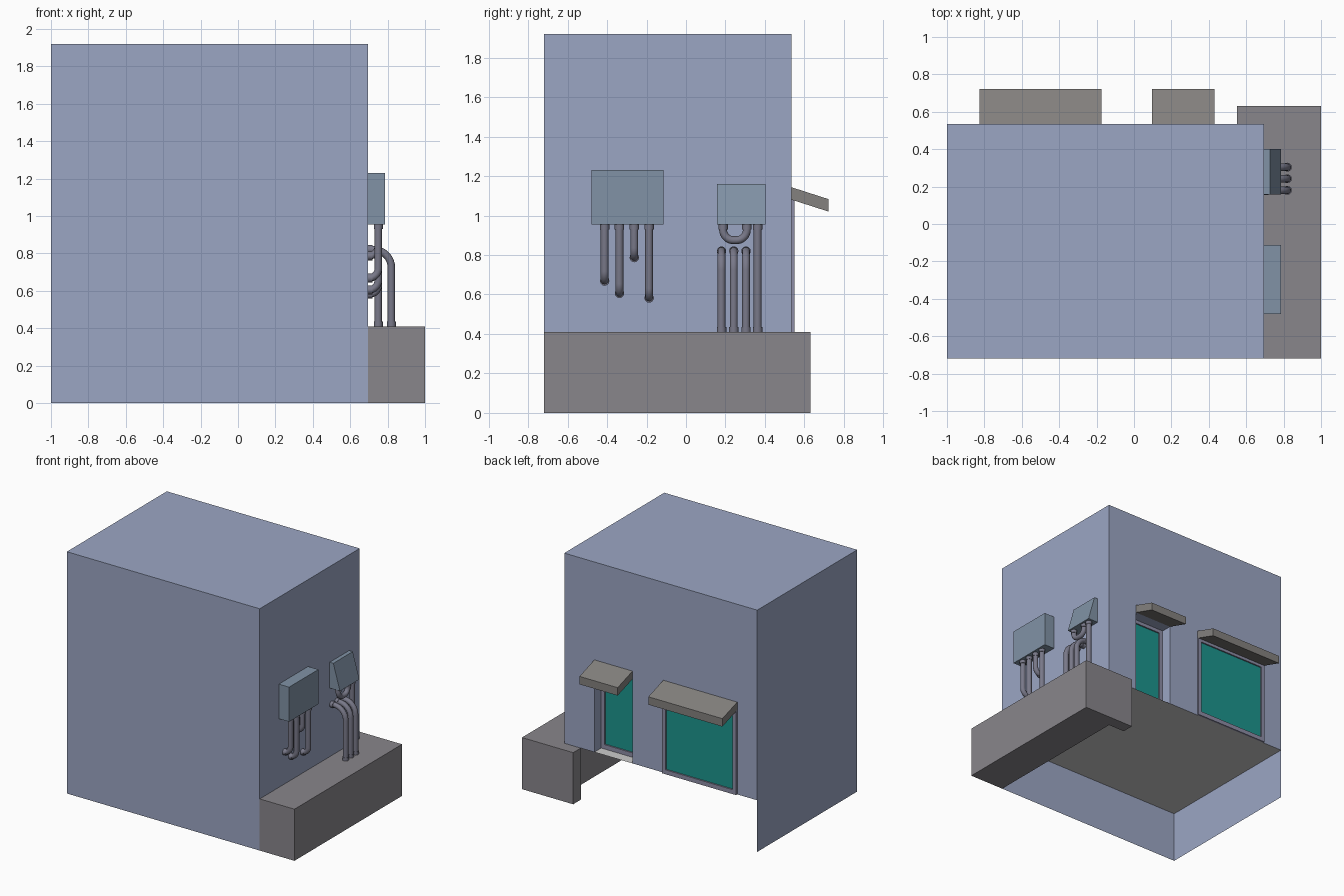
import bpy, bmesh
from mathutils import Vector

if "Cube" in bpy.data.objects:
    bpy.data.objects.remove(bpy.data.objects["Cube"])

X0, X1, Y0, Y1, Z0, Z1 = -1.0, 0.695, -0.72, 0.535, 0.41, 1.92


def mat(name, r, g, b):
    m = bpy.data.materials.new(name)
    m.diffuse_color = (r, g, b, 1)
    m.use_nodes = True
    m.node_tree.nodes["Principled BSDF"].inputs["Base Color"].default_value = m.diffuse_color
    return m


BLUE = mat("wall_blue", 0.33, 0.38, 0.55)
BOX = mat("box_blue", 0.22, 0.29, 0.38)
FRAME = mat("frame_mauve", 0.27, 0.27, 0.38)
GLASS = mat("glass_teal", 0.012, 0.30, 0.27)
PIPE = mat("pipe_grey", 0.19, 0.19, 0.25)
STONE = mat("stone_grey", 0.25, 0.24, 0.26)
AWN = mat("awning_grey", 0.23, 0.22, 0.21)


def finish(name, bm, m, recalc=True):
    if recalc:
        bmesh.ops.recalc_face_normals(bm, faces=bm.faces)
    me = bpy.data.meshes.new(name)
    bm.to_mesh(me)
    bm.free()
    if m:
        me.materials.append(m)
    ob = bpy.data.objects.new(name, me)
    bpy.context.collection.objects.link(ob)
    return ob


def faces(name, polys, m):
    """Mesh made of separate polygons, welded together."""
    bm = bmesh.new()
    for p in polys:
        bm.faces.new([bm.verts.new(c) for c in p])
    bmesh.ops.remove_doubles(bm, verts=bm.verts, dist=1e-4)
    return finish(name, bm, m, False)


def prism(name, prof, axis, lo, hi, m):
    """Extrude a 2D profile along the given axis from lo to hi."""
    def put(p, t):
        c = list(p)
        c.insert(axis, t)
        return c
    bm = bmesh.new()
    a = [bm.verts.new(put(p, lo)) for p in prof]
    b = [bm.verts.new(put(p, hi)) for p in prof]
    n = len(prof)
    bm.faces.new(a)
    bm.faces.new(b)
    for i in range(n):
        bm.faces.new((a[i], a[(i + 1) % n], b[(i + 1) % n], b[i]))
    return finish(name, bm, m)


def rect(a0, a1, b0, b1):
    return [(a0, b0), (a1, b0), (a1, b1), (a0, b1)]


# Building shell, with a recess in the back wall that reaches the floor
RX0, RX1, RY, RZ = 0.095, 0.43, 0.435, 1.08
back = [(X0, Z0), (RX0, Z0), (RX0, RZ), (RX1, RZ), (RX1, Z0), (X1, Z0), (X1, Z1), (X0, Z1)]
faces("building_walls", [
    [(x, Y0, z) for x, z in rect(X0, X1, 0, Z1)],
    [(X0, y, z) for y, z in rect(Y1, Y0, 0, Z1)],
    [(X1, y, z) for y, z in rect(Y0, Y1, Z0, Z1)],
    [(x, Y1, z) for x, z in reversed(back)],
    [(x, y, Z1) for x, y in rect(X0, X1, Y0, Y1)],
    [(RX0, y, z) for y, z in rect(RY, Y1, Z0, RZ)],
    [(RX1, y, z) for y, z in rect(Y1, RY, Z0, RZ)],
    [(x, RY, z) for x, z in rect(RX1, RX0, Z0, RZ)],
    [(x, y, RZ) for x, y in rect(RX1, RX0, RY, Y1)],
], BLUE)
faces("building_floor", [[(x, y, Z0) for x, y in rect(X1, X0, Y0, Y1)]], None)

# L-shaped side platform
prism("platform", [(X1, Y0), (1, Y0), (1, 0.63), (0.55, 0.63), (0.55, Y1), (X1, Y1)],
      2, 0, Z0, STONE)

# Windows with frame and sloped awning
for tag, xa, xb, yw in (("wide_window", -0.825, -0.175, Y1), ("recessed_window", RX0, RX1, RY)):
    w, zb, zt = 0.03, 0.445, 1.052
    bars = (rect(xa, xa + w, Z0, RZ), rect(xb - w, xb, Z0, RZ),
            rect(xa + w, xb - w, Z0, zb), rect(xa + w, xb - w, zt, RZ))
    for side, bar in zip(("left", "right", "bottom", "top"), bars):
        prism(f"{tag}_frame_{side}", bar, 1, yw, yw + 0.015, FRAME)
    faces(f"{tag}_glass", [[(x, yw + 0.004, z) for x, z in rect(xb - w, xa + w, zb, zt)]], GLASS)
    prism(f"{tag}_awning", [(Y1, 1.08), (0.722, 1.02), (0.722, 1.083), (Y1, 1.143)],
          0, xa, xb, AWN)

# Utility boxes: one square, one with a sloping front
prism("square_box", rect(X1, 0.785, 0.955, 1.23), 1, -0.48, -0.113, BOX)
prism("sloped_box", [(X1, 0.955), (0.785, 0.955), (0.727, 1.16), (X1, 1.16)], 1, 0.158, 0.402, BOX)


def tube(name, pts, radius):
    cu = bpy.data.curves.new(name, "CURVE")
    cu.dimensions = "3D"
    cu.bevel_depth = radius
    cu.bevel_resolution = 4
    cu.use_fill_caps = True
    sp = cu.splines.new("POLY")
    sp.points.add(len(pts) - 1)
    for q, p in zip(sp.points, pts):
        q.co = (*p, 1)
    ob = bpy.data.objects.new(name, cu)
    bpy.context.collection.objects.link(ob)
    bpy.ops.object.select_all(action="DESELECT")
    ob.select_set(True)
    bpy.context.view_layer.objects.active = ob
    bpy.ops.object.convert(target="MESH")
    ob = bpy.context.view_layer.objects.active
    ob.data.materials.clear()
    ob.data.materials.append(PIPE)
    bpy.ops.object.shade_smooth_by_angle(angle=0.8)


def pipe(name, pts, bend=0.05, n=7):
    """Pipe through pts with rounded corners and a collar at each end."""
    pts = [Vector(p) for p in pts]
    path = [pts[0]]
    for a, b, c in zip(pts, pts[1:], pts[2:]):
        u, v = (a - b).normalized(), (c - b).normalized()
        s, e = b + u * bend, b + v * bend
        o = s + v * bend
        for i in range(n + 1):
            t = i / n
            path.append(o + (s.lerp(e, t) - o).normalized() * bend)
    path.append(pts[-1])
    tube(name, path, 0.02)
    for tag, p, q in (("start", pts[0], pts[1]), ("end", pts[-1], pts[-2])):
        tube(f"{name}_{tag}_collar", [p, p + (q - p).normalized() * 0.025], 0.024)


# Pipes dropping from the square box and turning into the wall
for i, (y, z) in enumerate(((-0.412, 0.668), (-0.337, 0.605), (-0.262, 0.787), (-0.187, 0.582))):
    pipe(f"box_pipe_{i + 1}", [(0.75, y, 0.955), (0.75, y, z), (X1, y, z)])

# Pipes under the sloped box: a straight drop, a U loop, and three from the platform
pipe("straight_pipe", [(0.75, 0.363, 0.955), (0.75, 0.363, Z0)])
pipe("loop_pipe", [(0.75, 0.188, 0.955), (0.75, 0.188, 0.875),
                   (0.75, 0.308, 0.875), (0.75, 0.308, 0.955)], 0.052)
for i, y in enumerate((0.18, 0.242, 0.304)):
    pipe(f"platform_pipe_{i + 1}", [(0.82, y, Z0), (0.82, y, 0.82), (X1, y, 0.82)], 0.095)
